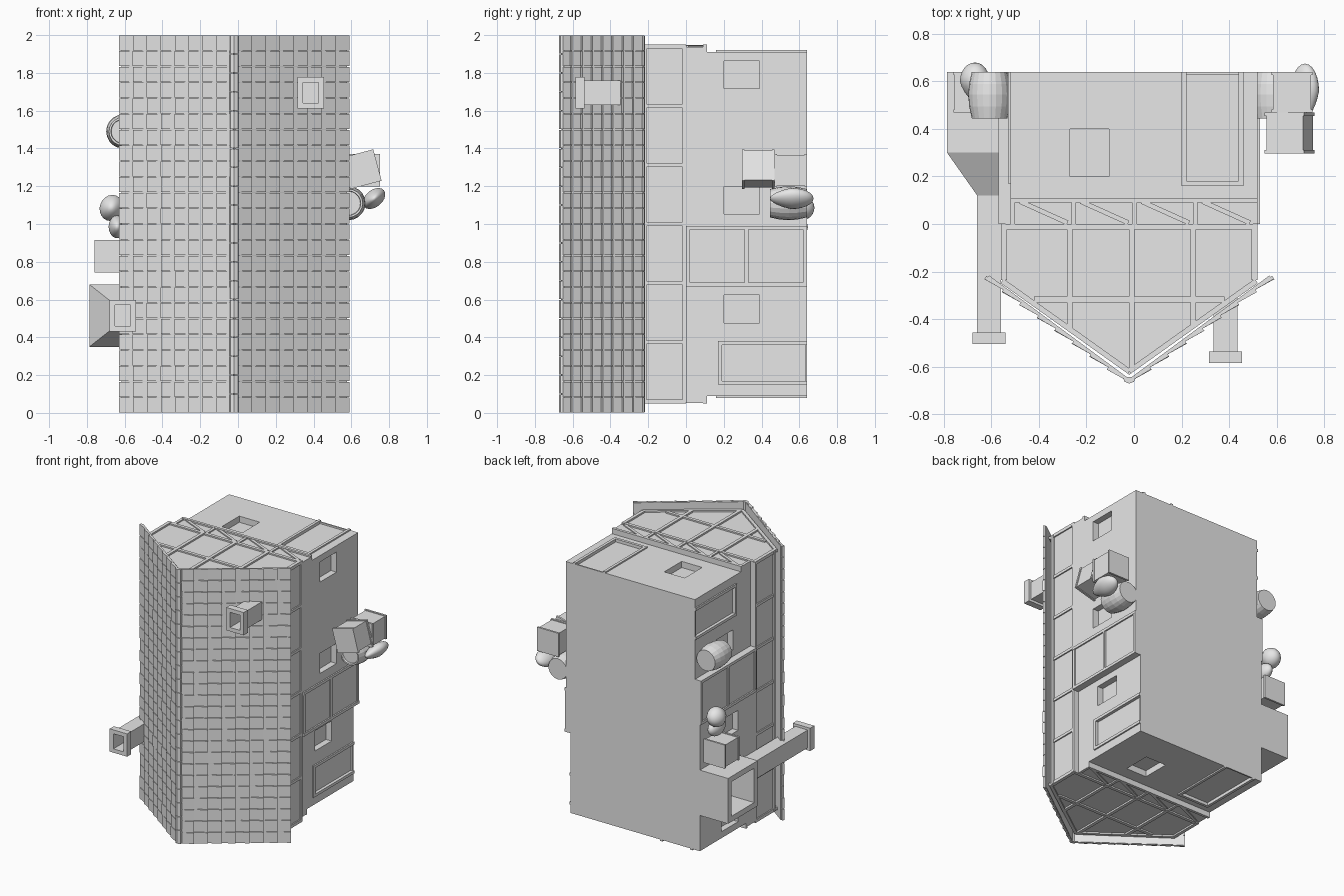
import bpy, bmesh, math, random
from mathutils import Matrix, Vector

random.seed(4)
if "Cube" in bpy.data.objects:
    bpy.data.objects.remove(bpy.data.objects["Cube"], do_unlink=True)

grey = bpy.data.materials.new("plain grey")
grey.use_nodes = True
COLOUR = (0.8, 0.8, 0.8, 1)
grey.diffuse_color = COLOUR
grey.node_tree.nodes["Principled BSDF"].inputs["Base Color"].default_value = COLOUR

MID = -0.02          # x of the ridge and of the half-turn axis
TOP = 1.91           # end wall of the ground floor


def loft(bm, rings):
    """Skin a list of point rings and cap both ends."""
    rings = [[bm.verts.new(p) for p in ring] for ring in rings]
    for a, b in zip(rings, rings[1:]):
        for i in range(len(a)):
            j = (i + 1) % len(a)
            bm.faces.new((a[i], a[j], b[j], b[i]))
    bm.faces.new(rings[0][::-1])
    bm.faces.new(rings[-1])


def rect_y(x0, x1, z0, z1, y):
    return [(x0, y, z0), (x1, y, z0), (x1, y, z1), (x0, y, z1)]


def box(bm, x0, x1, y0, y1, z0, z1):
    loft(bm, [rect_y(x0, x1, z0, z1, y0), rect_y(x0, x1, z0, z1, y1)])


def prism_z(bm, points, z0, z1):
    loft(bm, [[(x, y, z) for x, y in points] for z in (z0, z1)])


def bar(bm, p, q, width, z0, z1):
    """Straight timber between two points of the gable plane."""
    p, q = Vector(p), Vector(q)
    side = (q - p).normalized().orthogonal() * width / 2
    prism_z(bm, [p + side, q + side, q - side, p - side], z0, z1)


def finish(bm, name, half_turn=False, smooth=False):
    if half_turn:
        copy = bmesh.ops.duplicate(bm, geom=bm.verts[:] + bm.edges[:] + bm.faces[:])
        bmesh.ops.rotate(bm, cent=(MID, 0, 1), matrix=Matrix.Rotation(math.pi, 3, 'Y'),
                         verts=[v for v in copy["geom"] if isinstance(v, bmesh.types.BMVert)])
    bmesh.ops.recalc_face_normals(bm, faces=bm.faces)
    mesh = bpy.data.meshes.new(name)
    bm.to_mesh(mesh)
    bm.free()
    mesh.materials.append(grey)
    ob = bpy.data.objects.new(name, mesh)
    bpy.context.collection.objects.link(ob)
    if smooth:
        mesh.shade_smooth()
    return ob


def cut(ob, cutter):
    mod = ob.modifiers.new("cut", 'BOOLEAN')
    mod.object, mod.solver = cutter, 'EXACT'
    bpy.context.view_layer.objects.active = ob
    bpy.ops.object.modifier_apply(modifier=mod.name)
    bpy.data.objects.remove(cutter, do_unlink=True)


# Stepped plan shared by the ground floor and the jetty
def plan(margin, y):
    lo, hi = margin, 2 - margin
    return [(x, y, z) for x, z in ((-.56, lo), (.48, lo), (.48, .67), (.52, .67),
                                   (.52, hi), (-.52, hi), (-.52, 1.33), (-.56, 1.33))]


bm = bmesh.new()
loft(bm, [plan(2 - TOP, .1), plan(2 - TOP, .64)])
ground_floor = finish(bm, "ground_floor")

bm = bmesh.new()
loft(bm, [plan(.062, 0), plan(.062, .11)])
finish(bm, "jetty")

# Window and door recesses
bm = bmesh.new()
for wall, z in ((.52, 1.79), (.52, 1.125), (.48, .55)):
    box(bm, wall - .045, wall + .05, .2, .39, z - .073, z + .073)
box(bm, -.27, -.105, .2, .4, TOP - .045, TOP + .05)
box(bm, .22, .44, .18, .63, TOP - .012, TOP + .05)
box(bm, .468, .53, .19, .63, .17, .36)
cut(ground_floor, finish(bm, "recess_cutter", True))

# Raised door surrounds
bm = bmesh.new()
for x in (.2, .44):
    box(bm, x, x + .02, .16, .64, TOP - .01, TOP + .01)
box(bm, .22, .44, .16, .18, TOP - .01, TOP + .01)
for z in (.15, .36):
    box(bm, .47, .49, .17, .64, z, z + .02)
box(bm, .47, .49, .17, .19, .17, .36)
finish(bm, "door_surrounds", True)

# Upper storey with gables
APEX, PITCH = -.635, .73
bm = bmesh.new()
prism_z(bm, [(-.55, 0), (.51, 0), (.51, -.245), (MID, APEX), (-.55, -.245)], .062, 1.938)
finish(bm, "upper_storey")

# Gable timbers and jetty braces
bm = bmesh.new()
Z0, Z1 = 1.93, 1.95
for x in (-.547, -.27, -.01, .25, .507):
    bar(bm, (x, 0), (x, APEX + abs(x - MID) * PITCH + .015), .024, Z0, Z1)
for y, x0, x1 in ((-.012, -.56, .52), (-.318, -.42, .38)):
    bar(bm, (x0, y), (x1, y), .024, Z0, Z1 - .002)
for end in (-.555, .515):
    bar(bm, (end, -.24), (MID, APEX + .014), .022, Z0, Z1 - .001)
bar(bm, (-.52, .1), (.52, .1), .02, Z0, Z1 - .001)
for i in range(4):
    x = -.51 + i * .256
    bar(bm, (x, 0), (x, .11), .02, Z0, Z1 - .003)
    bar(bm, (x + .03, .095), (x + .23, .005), .02, Z0, Z1 - .004)
finish(bm, "gable_timbers", True)

# Side wall timbers
bm = bmesh.new()
for y in (-.23, -.018):
    box(bm, .5, .52, y, y + .02, .055, 1.945)
for i in range(7):
    z = .052 + i * .3125
    box(bm, .5, .519, -.22, -.01, z, z + .02)
for z in (.67, .97):
    box(bm, .5, .53, 0, .64, z, z + .02)
box(bm, .5, .529, .31, .33, .68, .98)
for y in (0, .62):
    box(bm, .5, .528, y, y + .02, .68, .98)
finish(bm, "side_timbers", True)

# Roof boards and overlapping tiles
ROWS, COLUMNS = 8, 24
boards, tiles = bmesh.new(), bmesh.new()
for side in (-1, 1):
    ridge = Vector((MID, -.652))
    down = Vector((side * .59, .435))
    length = down.length
    down.normalize()
    out = Vector((side * -down.y * -1, -abs(down.x)))

    def at(s, n):
        return ridge + down * s + out * n

    prism_z(boards, [at(0, 0), at(length, 0), at(length, .01), at(0, .01)], .004, 1.996)
    step = length / ROWS
    for r in range(ROWS):
        s0, s1 = r * step, (r + 1) * step + .008
        for c in range(COLUMNS):
            z0, z1 = 2 * c / COLUMNS, 2 * (c + 1) / COLUMNS
            lift = random.uniform(0, .003)
            prism_z(tiles, [at(s0, .003), at(s1, .008), at(s1, .022 + lift), at(s0, .012)],
                    z0 + .002, z1 - .002)
finish(boards, "roof_boards")
finish(tiles, "roof_tiles")

# Ridge caps
bm = bmesh.new()
for c in range(20):
    prism_z(bm, [(MID - .026, -.645), (MID - .02, -.664), (MID, -.672),
                 (MID + .02, -.664), (MID + .026, -.645)], c * .1 + .002, c * .1 + .098)
finish(bm, "ridge_caps")


# Chimneys
def chimney(name, x, z, low, high, base=()):
    bm = bmesh.new()
    loft(bm, list(base) + [rect_y(x - .05, x + .05, z - .065, z + .065, y) for y in (low, high)])
    shaft = finish(bm, name + "_shaft")
    bm = bmesh.new()
    box(bm, x - .07, x + .07, high - .045, high + .003, z - .083, z + .083)
    cap = finish(bm, name + "_cap")
    for ob in (shaft, cap):
        bm = bmesh.new()
        box(bm, x - .04, x + .04, high - .1, high + .1, z - .055, z + .055)
        cut(ob, finish(bm, "flue_cutter"))


chimney("roof_chimney", .385, 1.695, -.3, -.54)
hearth = [rect_y(-.787, -.54, .35, .68, y) for y in (.64, .3)]
chimney("hearth_chimney", -.61, .515, .12, -.46, hearth)
bm = bmesh.new()
box(bm, -.85, -.6, .34, .6, .39, .64)
cut(bpy.data.objects["hearth_chimney_shaft"], finish(bm, "hearth_cutter"))


# Crates
def crate(name, x, y, z, turn=0):
    bm = bmesh.new()
    box(bm, -.08, .08, -.08, .08, -.08, .08)
    for s in (-.079, .079):
        box(bm, -.086, .086, s - .007, s + .007, -.086, .086)
    bm.transform(Matrix.Translation((x, y, z)) @ Matrix.Rotation(turn, 4, 'Y'))
    finish(bm, name)


crate("left_lower_crate", .665, .555, 1.285)
crate("left_upper_crate", .655, .383, 1.29, math.radians(-15))
crate("right_crate", -.675, .555, .83)


# Barrels with a sunken lid
def barrel(name, x, z):
    bm = bmesh.new()
    profile = ((.075, .64), (.086, .59), (.09, .545), (.086, .495), (.075, .445),
               (.065, .445), (.063, .46))
    loft(bm, [[(x + r * math.cos(a), y, z + r * math.sin(a))
               for a in (i * math.tau / 20 for i in range(20))] for r, y in profile])
    finish(bm, name)


barrel("left_barrel", .585, 1.11)
barrel("right_barrel", -.608, 1.49)


# Sacks: tapered soft blobs
def sack(name, place, size, turn):
    bm = bmesh.new()
    bmesh.ops.create_uvsphere(bm, u_segments=20, v_segments=12, radius=1)
    for v in bm.verts:
        pinch = 1 - .3 * max(v.co.z, 0)
        v.co.x *= pinch * size[0]
        v.co.y *= pinch * size[1]
        v.co.z *= size[2]
    bm.transform(Matrix.Translation(place) @ Matrix.Rotation(turn, 4, 'Y')
                 @ Matrix.Rotation(math.pi / 2, 4, 'X'))
    finish(bm, name, smooth=True)


sack("left_sack", (.72, .56, 1.135), (.068, .045, .115), math.radians(-40))
sack("right_large_sack", (-.67, .6, 1.085), (.062, .07, .08), math.radians(20))
sack("right_small_sack", (-.64, .555, .985), (.045, .06, .09), 0)
